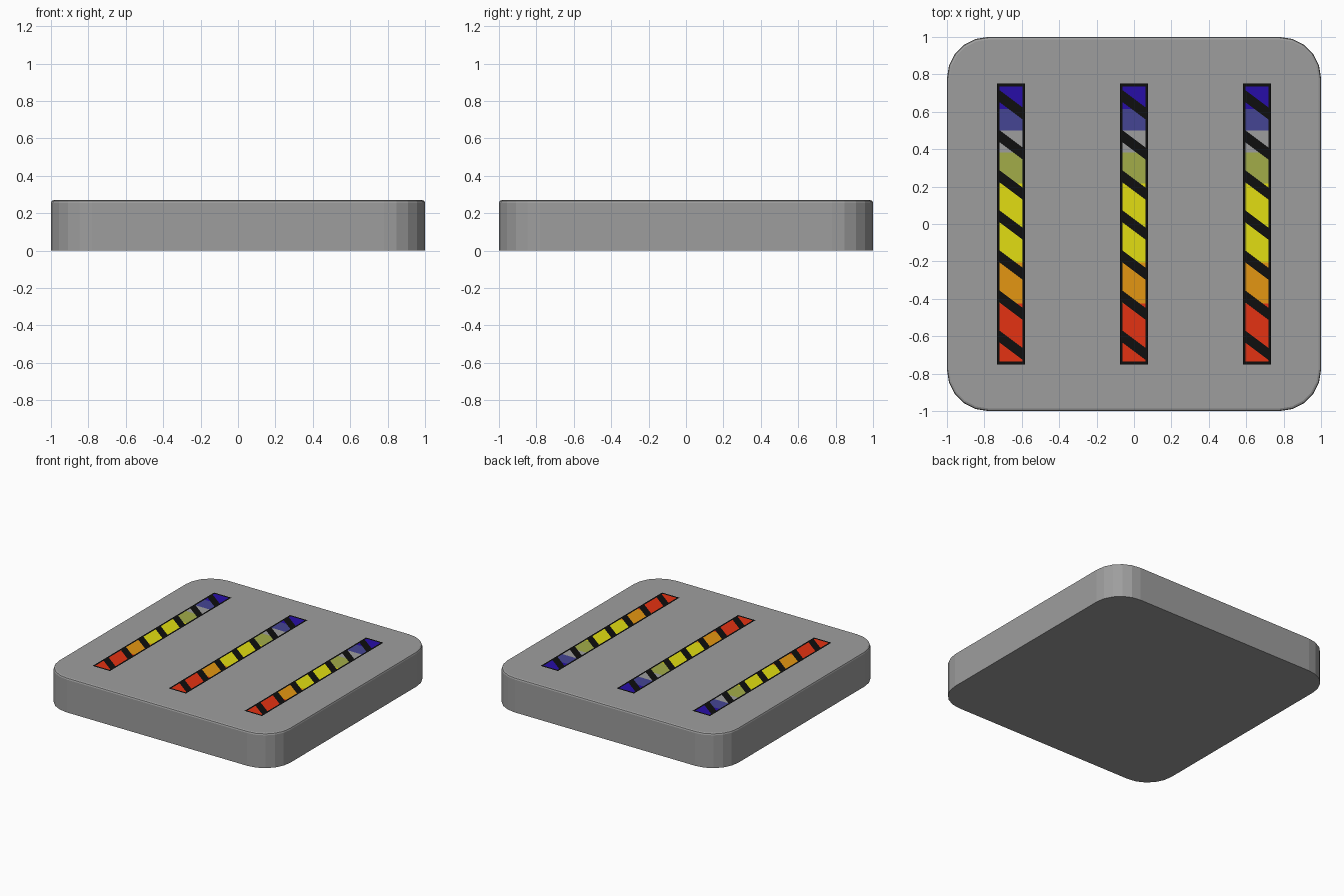
import bpy, bmesh, math
from mathutils import Vector

if "Cube" in bpy.data.objects:
    bpy.data.objects.remove(bpy.data.objects["Cube"])

HEIGHT, RADIUS, CORNER_STEPS, RIM = 0.27, 0.22, 5, 0.014
STRIP_Z, HALF_W, HALF_L, BORDER = 0.281, 0.075, 0.75, 0.014
SLOPE, PERIOD, BAND_LOW, BAND_WIDTH = 0.75, 1.5 / 7, 0.2225, 0.064


def material(name, rgb):
    lin = [(c / 255 / 12.92 if c < 11 else ((c / 255 + 0.055) / 1.055) ** 2.4) for c in rgb]
    m = bpy.data.materials.new(name)
    m.diffuse_color = (*lin, 1)
    m.use_nodes = True
    m.node_tree.nodes["Principled BSDF"].inputs["Base Color"].default_value = m.diffuse_color
    return m


grey = material("grey", (158, 158, 158))
black = material("black", (14, 14, 14))
# colour bands of the strips, each with its lower y limit
bands = [
    (0.614, material("deep_blue", (39, 13, 167))),
    (0.50, material("slate_blue", (69, 69, 148))),
    (0.383, grey),
    (0.217, material("olive", (162, 172, 73))),
    (-0.206, material("yellow", (226, 222, 18))),
    (-0.426, material("orange", (228, 150, 18))),
    (-9, material("red", (228, 50, 18))),
]


def finish(bm, name, mats):
    me = bpy.data.meshes.new(name)
    bm.to_mesh(me)
    bm.free()
    for m in mats:
        me.materials.append(m)
    ob = bpy.data.objects.new(name, me)
    bpy.context.collection.objects.link(ob)
    return ob


# base slab: rounded square, extruded, with a softened top rim
bm = bmesh.new()
outline = []
for i, (sx, sy) in enumerate([(1, 1), (-1, 1), (-1, -1), (1, -1)]):
    for k in range(CORNER_STEPS + 1):
        a = math.pi / 2 * (i + k / CORNER_STEPS)
        outline.append(bm.verts.new((sx * (1 - RADIUS) + RADIUS * math.cos(a),
                                     sy * (1 - RADIUS) + RADIUS * math.sin(a), 0)))
bottom = bm.faces.new(outline)
ext = bmesh.ops.extrude_face_region(bm, geom=[bottom], use_keep_orig=True)
top = [v for v in ext["geom"] if isinstance(v, bmesh.types.BMVert)]
bmesh.ops.translate(bm, verts=top, vec=(0, 0, HEIGHT))
bmesh.ops.recalc_face_normals(bm, faces=bm.faces)
rim = [e for e in bm.edges if all(v.co.z > HEIGHT / 2 for v in e.verts)]
bmesh.ops.bevel(bm, geom=rim, offset=RIM, segments=2, profile=0.5, affect='EDGES')
finish(bm, "base_slab", [grey])


def cut(bm, point, normal):
    bmesh.ops.bisect_plane(bm, geom=bm.verts[:] + bm.edges[:] + bm.faces[:],
                           plane_co=point, plane_no=normal, dist=1e-5)


def indicator_strip(name, x):
    bm = bmesh.new()
    f = bm.faces.new([bm.verts.new((sx * HALF_W, sy * HALF_L, 0))
                      for sx, sy in [(-1, -1), (1, -1), (1, 1), (-1, 1)]])
    ix, iy = HALF_W - BORDER, HALF_L - BORDER
    # border, colour limits, then slanted black stripes
    for s in (-1, 1):
        cut(bm, (s * ix, 0, 0), (1, 0, 0))
        cut(bm, (0, s * iy, 0), (0, 1, 0))
    for y, _ in bands[:-1]:
        cut(bm, (0, y, 0), (0, 1, 0))
    for k in range(-5, 4):
        for w in (0, BAND_WIDTH):
            cut(bm, (-ix, BAND_LOW + k * PERIOD + w, 0), (SLOPE, 1, 0))
    for f in bm.faces:
        c = f.calc_center_median()
        u = (c.y + SLOPE * (c.x + ix) - BAND_LOW) % PERIOD
        if abs(c.x) > ix or abs(c.y) > iy or u < BAND_WIDTH:
            f.material_index = 0
        else:
            f.material_index = 1 + next(i for i, (y, _) in enumerate(bands) if c.y > y)
    ob = finish(bm, name, [black] + [m for _, m in bands])
    ob.location = Vector((x, 0, STRIP_Z))


for name, x in (("left_strip", -0.657), ("middle_strip", 0), ("right_strip", 0.657)):
    indicator_strip(name, x)
